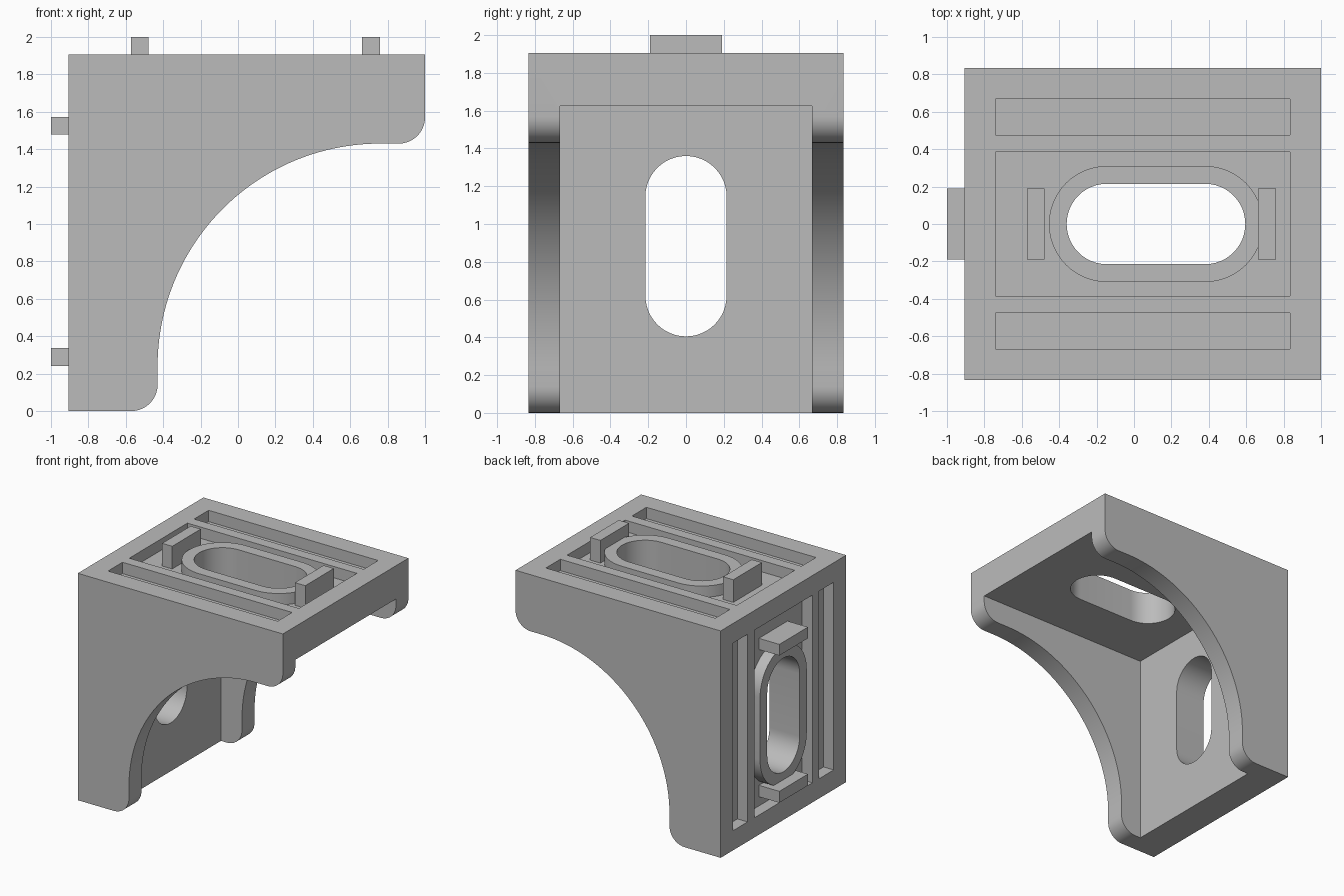
import bpy, bmesh
from math import cos, sin, pi, radians

if "Cube" in bpy.data.objects:
    bpy.data.objects.remove(bpy.data.objects["Cube"])

SIZE = 1.905        # length of each leg
HALF = 0.833        # half width of the bracket
INNER = 0.667       # half width between the side walls
PLATE = 0.28        # plate thickness
DEPTH = 0.095       # pocket depth and tab height

grey = bpy.data.materials.new("bracket_grey")
grey.use_nodes = True
GREY = (0.5, 0.5, 0.5, 1)
grey.diffuse_color = GREY
grey.node_tree.nodes["Principled BSDF"].inputs["Base Color"].default_value = GREY


def on_top(a, y, b):
    """a runs along the leg from the outer corner, b goes into the plate."""
    return (a - 0.905, y, SIZE - b)


def on_back(a, y, b):
    return (b - 0.905, y, SIZE - a)


def new_object(name, bm):
    bmesh.ops.recalc_face_normals(bm, faces=bm.faces)
    mesh = bpy.data.meshes.new(name)
    bm.to_mesh(mesh)
    bm.free()
    mesh.materials.append(grey)
    obj = bpy.data.objects.new(name, mesh)
    bpy.context.collection.objects.link(obj)
    return obj


def prism(name, lower, upper):
    """Solid between two matching outlines."""
    bm = bmesh.new()
    lo = [bm.verts.new(p) for p in lower]
    hi = [bm.verts.new(p) for p in upper]
    bm.faces.new(lo)
    bm.faces.new(hi)
    n = len(lo)
    for i in range(n):
        j = (i + 1) % n
        bm.faces.new((lo[i], lo[j], hi[j], hi[i]))
    return new_object(name, bm)


def plate_prism(name, place, outline, b0, b1):
    return prism(name, [place(a, y, b0) for a, y in outline],
                 [place(a, y, b1) for a, y in outline])


def arc(cx, cy, r, start, end, steps):
    angles = [radians(start + (end - start) * i / steps) for i in range(steps + 1)]
    return [(cx + r * cos(t), cy + r * sin(t)) for t in angles]


def rect(a0, a1, y0, y1):
    return [(a0, y0), (a1, y0), (a1, y1), (a0, y1)]


def stadium(a0, a1, r):
    return arc(a0 + r, 0, r, 90, 270, 24) + arc(a1 - r, 0, r, -90, 90, 24)


def cut(target, cutter):
    mod = target.modifiers.new("cut", 'BOOLEAN')
    mod.operation = 'DIFFERENCE'
    mod.solver = 'EXACT'
    mod.object = cutter
    bpy.context.view_layer.objects.active = target
    bpy.ops.object.modifier_apply(modifier=mod.name)
    bpy.data.objects.remove(cutter)


def smooth(obj):
    bpy.ops.object.select_all(action='DESELECT')
    obj.select_set(True)
    bpy.context.view_layer.objects.active = obj
    bpy.ops.object.shade_smooth_by_angle(angle=radians(30))


# Bracket body: concave side profile with rounded leg ends
profile = ([(0, 0), (SIZE, 0)]
           + arc(1.765, 0.335, 0.14, 0, 90, 10)
           + arc(1.665, 1.665, 1.19, 270, 180, 40)
           + arc(0.335, 1.765, 0.14, 0, 90, 10)
           + [(0, SIZE)])
body = prism("bracket_body", [on_top(a, -HALF, b) for a, b in profile],
             [on_top(a, HALF, b) for a, b in profile])

# Hollow between the side walls
cut(body, plate_prism("cavity_cutter", on_top, rect(PLATE, 2.2, -INNER, INNER), PLATE, 2.2))

slot = stadium(0.545, 1.5, 0.215)
rim_outline = stadium(0.45, 1.595, 0.31)
pockets = [rect(0.165, 1.74, y0, y1)
           for y0, y1 in ((-0.385, 0.385), (0.475, INNER), (-INNER, -0.475))]

for side, place in (("top", on_top), ("back", on_back)):
    # Recessed pockets and the through slot
    for outline in pockets:
        cut(body, plate_prism("pocket_cutter", place, outline, -0.05, DEPTH))
    cut(body, plate_prism("slot_cutter", place, slot, -0.1, 0.4))

    # Raised rim around the slot
    rim = plate_prism(side + "_slot_rim", place, rim_outline, 0, DEPTH)
    cut(rim, plate_prism("rim_cutter", place, slot, -0.1, 0.2))
    smooth(rim)

    # Locating tabs at both ends of the slot
    for end, a0, a1 in (("inner", 0.333, 0.427), ("outer", 1.567, 1.663)):
        plate_prism(f"{side}_{end}_tab", place, rect(a0, a1, -0.19, 0.19), -DEPTH, DEPTH)

smooth(body)
